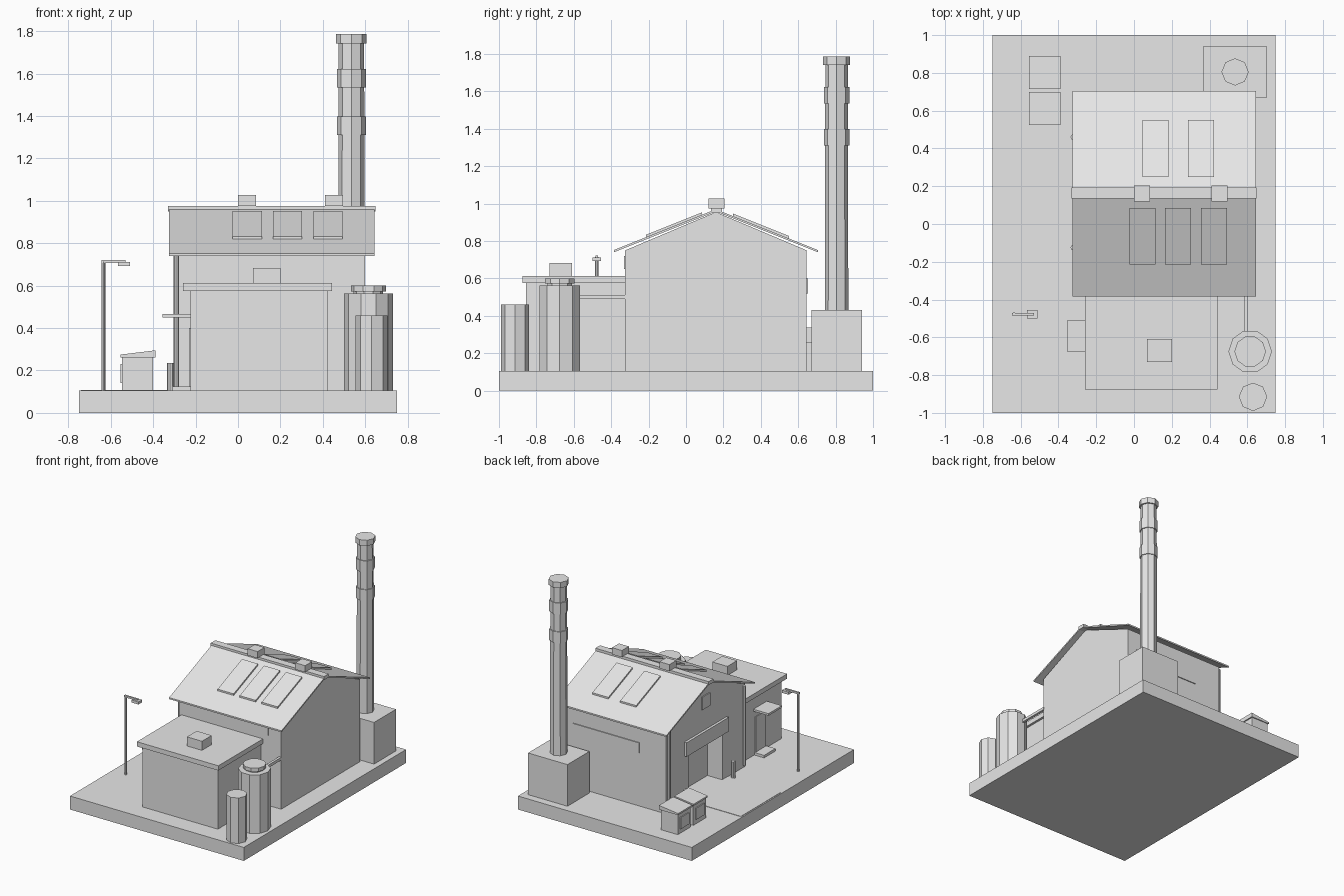
import bpy, bmesh, math
from mathutils import Vector

cube = bpy.data.objects.get("Cube")
if cube:
    bpy.data.objects.remove(cube)

grey = bpy.data.materials.new("light_grey")
grey.use_nodes = True
grey.diffuse_color = (0.8, 0.8, 0.8, 1)
grey.node_tree.nodes["Principled BSDF"].inputs["Base Color"].default_value = (0.8, 0.8, 0.8, 1)


def finish(name, bm):
    bmesh.ops.recalc_face_normals(bm, faces=bm.faces)
    mesh = bpy.data.meshes.new(name)
    bm.to_mesh(mesh)
    bm.free()
    mesh.materials.append(grey)
    obj = bpy.data.objects.new(name, mesh)
    bpy.context.collection.objects.link(obj)
    return obj


def box(name, x, y, z):
    """Box given by its extents on each axis."""
    bm = bmesh.new()
    bmesh.ops.create_cube(bm, size=1)
    for v in bm.verts:
        v.co = Vector(r[0] if c < 0 else r[1] for c, r in zip(v.co, (x, y, z)))
    return finish(name, bm)


def prism(name, profile, start, end, axis="x"):
    """Extrude a (horizontal, z) profile along x or y."""
    bm = bmesh.new()
    place = (lambda a, z: (start, a, z)) if axis == "x" else (lambda a, z: (a, start, z))
    face = bm.faces.new([bm.verts.new(place(a, z)) for a, z in profile])
    step = Vector((1, 0, 0)) if axis == "x" else Vector((0, 1, 0))
    made = bmesh.ops.extrude_face_region(bm, geom=[face])["geom"]
    for v in made:
        if isinstance(v, bmesh.types.BMVert):
            v.co += step * (end - start)
    return finish(name, bm)


def column(name, x, y, rings, sides=8):
    """Upright faceted solid from (radius, z) rings."""
    bm = bmesh.new()
    loops = []
    for r, z in rings:
        angles = [2 * math.pi * i / sides for i in range(sides)]
        loops.append([bm.verts.new((x + r * math.cos(a), y + r * math.sin(a), z)) for a in angles])
    for low, high in zip(loops, loops[1:]):
        for i in range(sides):
            j = (i + 1) % sides
            bm.faces.new((low[i], low[j], high[j], high[i]))
    bm.faces.new(loops[0])
    bm.faces.new(loops[-1])
    return finish(name, bm)


GROUND, RIDGE_Y, EAVE, APEX = 0.105, 0.16, 0.75, 0.955
SLOPE = 0.4

# Ground slab and driveway
box("ground_slab", (-0.75, 0.75), (-1, 1), (0, GROUND))
box("driveway", (-0.74, -0.28), (-0.115, 0.38), (GROUND, GROUND + 0.003))

# Main hall: solid gable plus a bay with the recessed doorway
gable = [(0.645, EAVE), (RIDGE_Y, APEX), (-0.325, EAVE)]
prism("hall_body", [(-0.325, GROUND), (0.645, GROUND)] + gable, -0.15, 0.6)
doorway = [(-0.325, GROUND), (-0.05, GROUND), (-0.05, 0.47),
           (0.37, 0.47), (0.37, GROUND), (0.645, GROUND)]
prism("hall_door_bay", doorway + gable, -0.28, -0.15)
box("door_header", (-0.3, -0.28), (-0.1, 0.42), (0.47, 0.58))
box("gable_vent", (-0.288, -0.28), (0.11, 0.21), (0.75, 0.85))
box("front_window_strip", (-0.05, 0.49), (-0.332, -0.325), (0.65, 0.72))
box("back_window_strip", (-0.05, 0.52), (0.645, 0.652), (0.52, 0.6))


# Roof sheets and skylights, following the slope on either side of the ridge
def slope_sheet(name, side, near, far, lift, thick, x):
    top = APEX + 0.01 + lift
    pts = [(near, top - SLOPE * near), (far, top - SLOPE * far),
           (far, top - SLOPE * far - thick), (near, top - SLOPE * near - thick)]
    prism(name, [(RIDGE_Y + side * d, z) for d, z in pts], *x)


for label, side, starts in (("front", -1, (-0.025, 0.165, 0.355)), ("back", 1, (0.045, 0.285))):
    slope_sheet(label + "_roof", side, 0, 0.545, 0.005, 0.012, (-0.325, 0.645))
    for i, x in enumerate(starts):
        near = 0.075 if side < 0 else 0.09
        slope_sheet(f"{label}_skylight_{i + 1}", side, near, near + 0.3, 0.018, 0.013, (x, x + 0.138))

# Ridge cap and ridge vents
box("ridge_cap", (-0.33, 0.648), (0.135, 0.192), (0.95, 0.977))
for i, x in enumerate((0, 0.41)):
    box(f"ridge_vent_{i + 1}", (x, x + 0.085), (0.12, 0.205), (0.975, 1.027))

# Downpipes and bollards beside the doorway
for i, y in enumerate((-0.305, 0.625)):
    column(f"downpipe_{i + 1}", -0.292, y, [(0.012, 0.125), (0.012, 0.745)])
for i, y in enumerate((-0.125, 0.46)):
    column(f"bollard_{i + 1}", -0.32, y, [(0.016, GROUND), (0.016, 0.235)])

# Front annex with flat roof, side door, canopy and step
box("annex_body", (-0.225, 0.425), (-0.855, -0.325), (GROUND, 0.58))
box("annex_roof", (-0.26, 0.443), (-0.875, -0.325), (0.575, 0.612))
box("annex_roof_unit", (0.07, 0.2), (-0.73, -0.61), (0.61, 0.683))
box("annex_door", (-0.231, -0.225), (-0.65, -0.53), (0.125, 0.4))
box("door_canopy", (-0.355, -0.225), (-0.675, -0.51), (0.45, 0.466))
box("door_step", (-0.31, -0.225), (-0.66, -0.52), (GROUND, 0.125))

# Storage tanks and feed pipe
column("large_tank", 0.615, -0.675, [(0.115, GROUND), (0.115, 0.562)], 10)
column("large_tank_cap", 0.615, -0.675,
       [(0.07, 0.56), (0.07, 0.572), (0.083, 0.572), (0.083, 0.6)], 10)
column("small_tank", 0.63, -0.915, [(0.075, GROUND), (0.075, 0.46)])
box("feed_pipe", (0.583, 0.603), (-0.6, -0.32), (0.49, 0.512))

# Chimney with plinth, bands and connecting duct
box("chimney_plinth", (0.365, 0.705), (0.67, 0.94), (GROUND, 0.43))
box("chimney_duct", (0.45, 0.58), (0.64, 0.675), (0.255, 0.338))
column("chimney_shaft", 0.535, 0.805, [(0.063, 0.425), (0.06, 1.75)])
for i, z in enumerate((1.31, 1.535)):
    column(f"chimney_band_{i + 1}", 0.535, 0.805, [(0.068, z), (0.068, z + 0.088)])
column("chimney_cap", 0.535, 0.805, [(0.072, 1.742), (0.072, 1.787)])

# Waste bins with sloped lids
for i, y in enumerate((0.525, 0.715)):
    box(f"bin_body_{i + 1}", (-0.547, -0.4), (y + 0.008, y + 0.167), (GROUND, 0.262))
    lid = [(-0.555, 0.262), (-0.39, 0.262), (-0.39, 0.295), (-0.555, 0.275)]
    prism(f"bin_lid_{i + 1}", lid, y, y + 0.175, "y")
    box(f"bin_hatch_{i + 1}", (-0.554, -0.547), (y + 0.035, y + 0.14), (0.14, 0.23))

# Yard lamp
column("lamp_post", -0.635, -0.477, [(0.009, GROUND), (0.009, 0.715)])
box("lamp_arm", (-0.645, -0.53), (-0.484, -0.47), (0.708, 0.722))
box("lamp_head", (-0.567, -0.51), (-0.5, -0.454), (0.692, 0.712))
